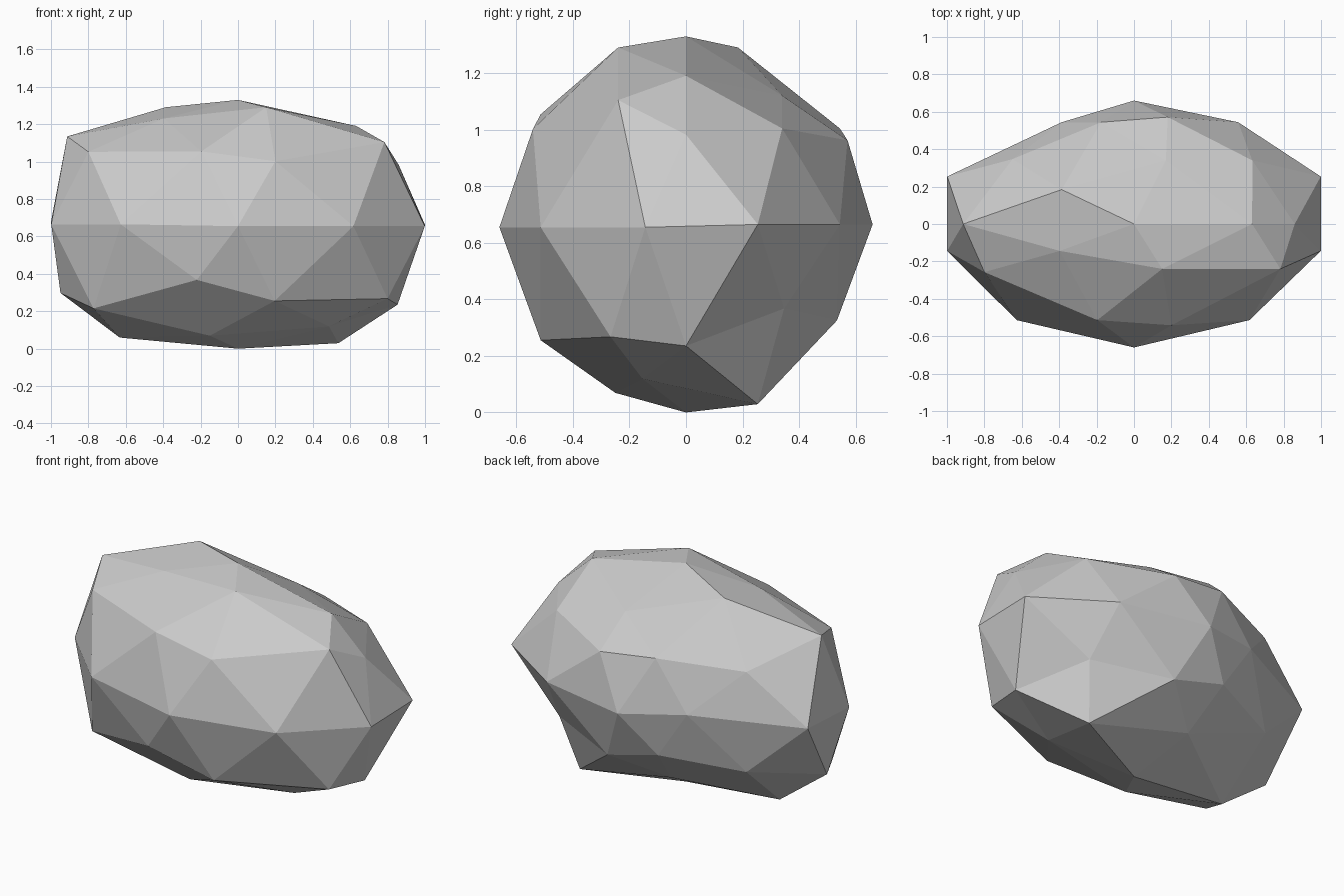
import bpy
import bmesh
import math
from mathutils import Vector

default_cube = bpy.data.objects.get("Cube")
if default_cube:
    bpy.data.objects.remove(default_cube, do_unlink=True)


def make_material(name, colour):
    material = bpy.data.materials.new(name)
    material.use_nodes = True
    material.diffuse_color = colour
    material.node_tree.nodes["Principled BSDF"].inputs["Base Color"].default_value = colour
    return material


def turn(vertex):
    """Angle of a vertex around the upright axis, from zero to a full turn."""
    return math.atan2(vertex.co.y, vertex.co.x) % math.tau


def rings_from_bottom(bm):
    """Group the sphere's vertices into level rings, each ordered around the axis."""
    rings = {}
    for vertex in bm.verts:
        if math.hypot(vertex.co.x, vertex.co.y) > 0.1:
            rings.setdefault(round(vertex.co.z, 1), []).append(vertex)
    # a vertex just short of a full turn counts as the start of its ring
    return [sorted(rings[level], key=lambda v: (turn(v) + 0.01) % math.tau)
            for level in sorted(rings)]


# Hand-chipped dents, in hundredths of a unit, ring by ring
lower_cap = [(9, 5, -7), (5, -1, 8), (-8, 0, -4), (2, 8, -3), (4, 5, 2)]
lower_ridge = [(-4, 0, -8), (-12, 0, 1), (7, 2, 5), (-5, 3, -10), (-8, 2, -6)]
lower_corners = [(-15, 0, 0), (10, -2, 5), (-1, 0, -7), (7, 1, 0), (4, 8, -10)]
middle = [(0, 5, 0), (-6, 1, 0), (0, 0, 0), (23, 1, 5), (0, 5, 2),
          (0, 6, 0), (-1, 2, 0), (0, 0, -1), (0, 2, -1), (0, 6, -1)]
upper_corners = [(-8, 0, 2), (-11, 1, 0), (11, 0, 1), (-4, 9, 9), (-9, 2, 4)]
upper_ridge = [(-9, 1, -1), (10, 1, -1), (-2, 0, 12), (8, 2, 4), (6, 9, 9)]
upper_cap = [(8, 0, -4), (0, 1, -11), (6, -2, 6), (5, 6, 0), (-2, 9, 6)]
dents = [lower_cap, lower_ridge, lower_corners, middle,
         upper_corners, upper_ridge, upper_cap]

# Boulder: a stretched low-poly sphere with its corners pushed about
bm = bmesh.new()
bmesh.ops.create_icosphere(bm, subdivisions=2, radius=1)
rings = rings_from_bottom(bm)
size = Vector((1.05, 0.66, 0.665))
for vertex in bm.verts:
    vertex.co = vertex.co * size + Vector((0, 0, size.z))
for ring, offsets in zip(rings, dents):
    for vertex, offset in zip(ring, offsets):
        vertex.co += Vector(offset) / 100

mesh = bpy.data.meshes.new("boulder")
bm.to_mesh(mesh)
bm.free()
mesh.materials.append(make_material("stone_grey", (0.6, 0.6, 0.6, 1)))
boulder = bpy.data.objects.new("boulder", mesh)
bpy.context.collection.objects.link(boulder)
